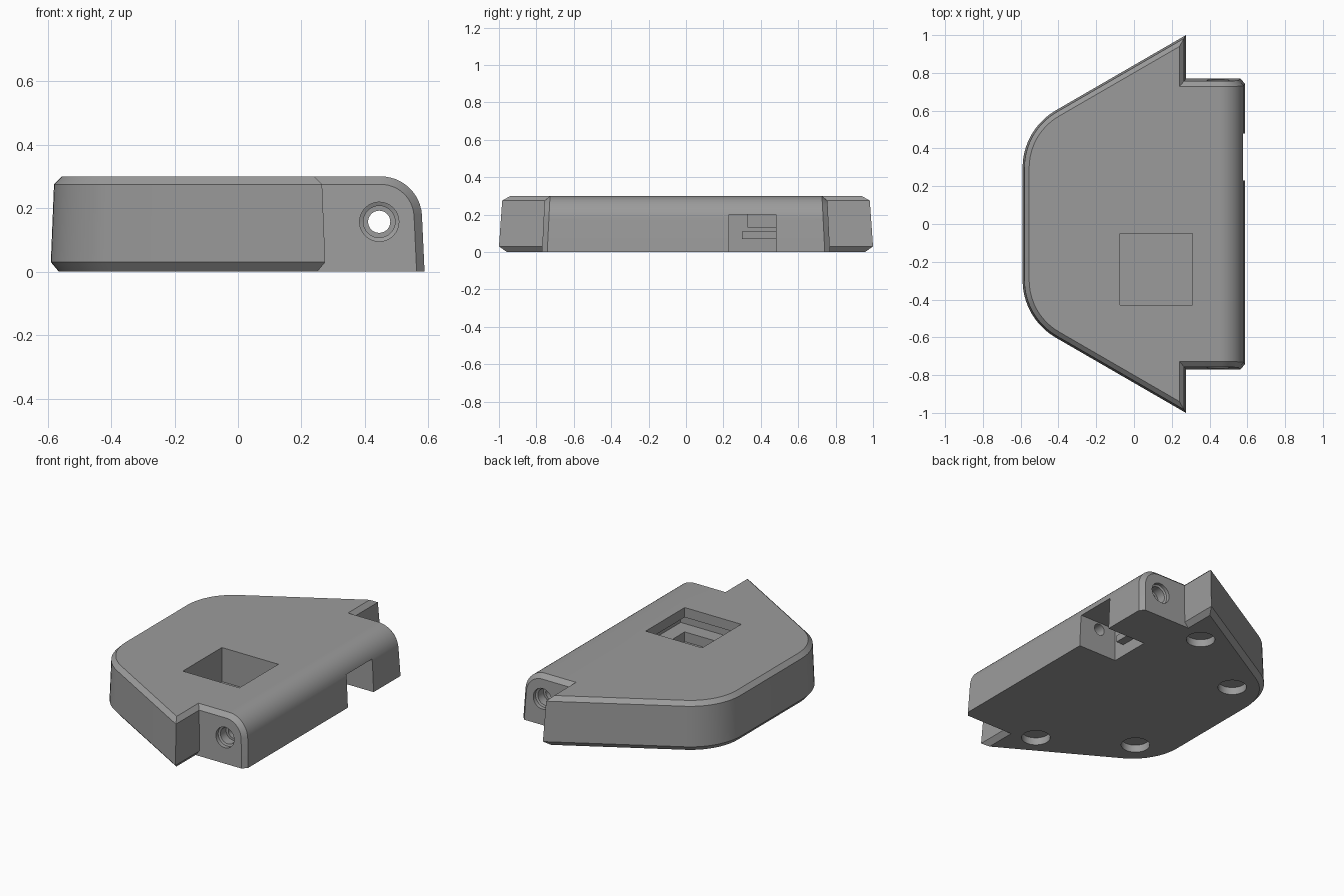
import bpy, bmesh, math

if "Cube" in bpy.data.objects:
    bpy.data.objects.remove(bpy.data.objects["Cube"])

grey = bpy.data.materials.new("mid grey")
grey.diffuse_color = (0.33, 0.33, 0.33, 1)
grey.use_nodes = True
grey.node_tree.nodes["Principled BSDF"].inputs["Base Color"].default_value = grey.diffuse_color


def make(name, bm):
    bmesh.ops.recalc_face_normals(bm, faces=bm.faces)
    me = bpy.data.meshes.new(name)
    bm.to_mesh(me)
    bm.free()
    me.materials.append(grey)
    ob = bpy.data.objects.new(name, me)
    bpy.context.collection.objects.link(ob)
    return ob


def loft(name, rings):
    """Closed solid through a list of equal-length rings."""
    bm = bmesh.new()
    vs = [[bm.verts.new(p) for p in r] for r in rings]
    n = len(vs[0])
    for a, b in zip(vs, vs[1:]):
        for i in range(n):
            j = (i + 1) % n
            bm.faces.new((a[i], a[j], b[j], b[i]))
    bm.faces.new(vs[0])
    bm.faces.new(vs[-1])
    return make(name, bm)


def box(name, x0, x1, y0, y1, z0, z1):
    return loft(name, [[(x0, y0, z), (x1, y0, z), (x1, y1, z), (x0, y1, z)]
                       for z in (z0, z1)])


def lathe(name, centre, axis, steps, n=32):
    """Round solid from (distance along axis, radius) steps."""
    cx, cy, cz = centre
    rings = []
    for t, r in steps:
        ring = []
        for i in range(n):
            a = 2 * math.pi * i / n
            c, s = r * math.cos(a), r * math.sin(a)
            ring.append((cx + c, cy + t, cz + s) if axis == 'y'
                        else (cx + c, cy + s, cz + t))
        rings.append(ring)
    return loft(name, rings)


def boolean(target, other, op):
    m = target.modifiers.new("bool", 'BOOLEAN')
    m.operation = op
    m.solver = 'EXACT'
    m.object = other
    bpy.ops.object.select_all(action='DESELECT')
    bpy.context.view_layer.objects.active = target
    target.select_set(True)
    bpy.ops.object.modifier_apply(modifier=m.name)
    bpy.data.objects.remove(other)


def plan(d, z):
    """Body outline inset by d: sharp right tips, rounded left corners."""
    tip_y = 1.0 - d * math.tan(math.radians(30)) - d / math.cos(math.radians(30))
    half = [(0.275 - d, tip_y)]
    for i in range(11):
        a = math.radians(120 + 6 * i)
        r = 0.35 - d
        half.append((-0.24 + r * math.cos(a), 0.298 + r * math.sin(a)))
    pts = half + [(x, -y) for x, y in reversed(half)]
    return [(x, y, z) for x, y in pts]


def hinge_profile(d, y, sign):
    """Hinge cross-section with rounded upper edge, ends slightly drafted."""
    pts = [(0.0, 0.0), (0.588 - d, 0.0)]
    for i in range(13):
        a = math.radians(4 + 86 * i / 12)
        r = 0.13 - d
        pts.append((0.45 + r * math.cos(a), 0.17 + r * math.sin(a)))
    pts.append((0.0, 0.30 - d))
    return [(x, sign * (y - 0.05 * z), z) for x, z in pts]


# Main body with chamfered rims and drafted walls
body = loft("housing", [plan(0.025, 0), plan(0, 0.03), plan(0.01, 0.275), plan(0.035, 0.30)])

# Rounded hinge block
hinge = loft("hinge_block", [hinge_profile(0.025, 0.77, -1), hinge_profile(0, 0.742, -1),
                             hinge_profile(0, 0.742, 1), hinge_profile(0.025, 0.77, 1)])
boolean(body, hinge, 'UNION')

# Square top window opening to a recess that widens under the lid
boolean(body, box("window", -0.075, 0.31, -0.43, -0.05, 0.09, 0.4), 'DIFFERENCE')
boolean(body, box("undercut", 0.0, 0.40, -0.52, -0.10, 0.15, 0.24), 'DIFFERENCE')

# Connector slot in the hinge side, open at the bottom
boolean(body, box("slot", 0.33, 0.7, 0.23, 0.48, -0.1, 0.2), 'DIFFERENCE')

# Hinge pin bore with a wider mouth at both ends
boolean(body, lathe("pin_bore", (0.445, 0, 0.157), 'y',
                    [(-0.9, 0.062), (-0.74, 0.062), (-0.735, 0.05), (-0.68, 0.05),
                     (-0.68, 0.035), (0.68, 0.035), (0.68, 0.05), (0.735, 0.05),
                     (0.74, 0.062), (0.9, 0.062)]), 'DIFFERENCE')

# Four round foot recesses underneath
for x, y in ((0.115, 0.715), (-0.363, 0.42)):
    for s in (-1, 1):
        boolean(body, lathe("foot_recess", (x, s * y, 0), 'z',
                            [(-0.1, 0.08), (0.045, 0.08)]), 'DIFFERENCE')

# Steps at the back of the connector slot
box("connector_upper", 0.31, 0.39, 0.33, 0.481, 0.13, 0.201)
box("connector_lower", 0.31, 0.38, 0.30, 0.481, 0.07, 0.11)

# Smooth rounds, crisp chamfers
bpy.ops.object.select_all(action='DESELECT')
body.select_set(True)
bpy.context.view_layer.objects.active = body
bpy.ops.object.shade_smooth_by_angle(angle=math.radians(25))
